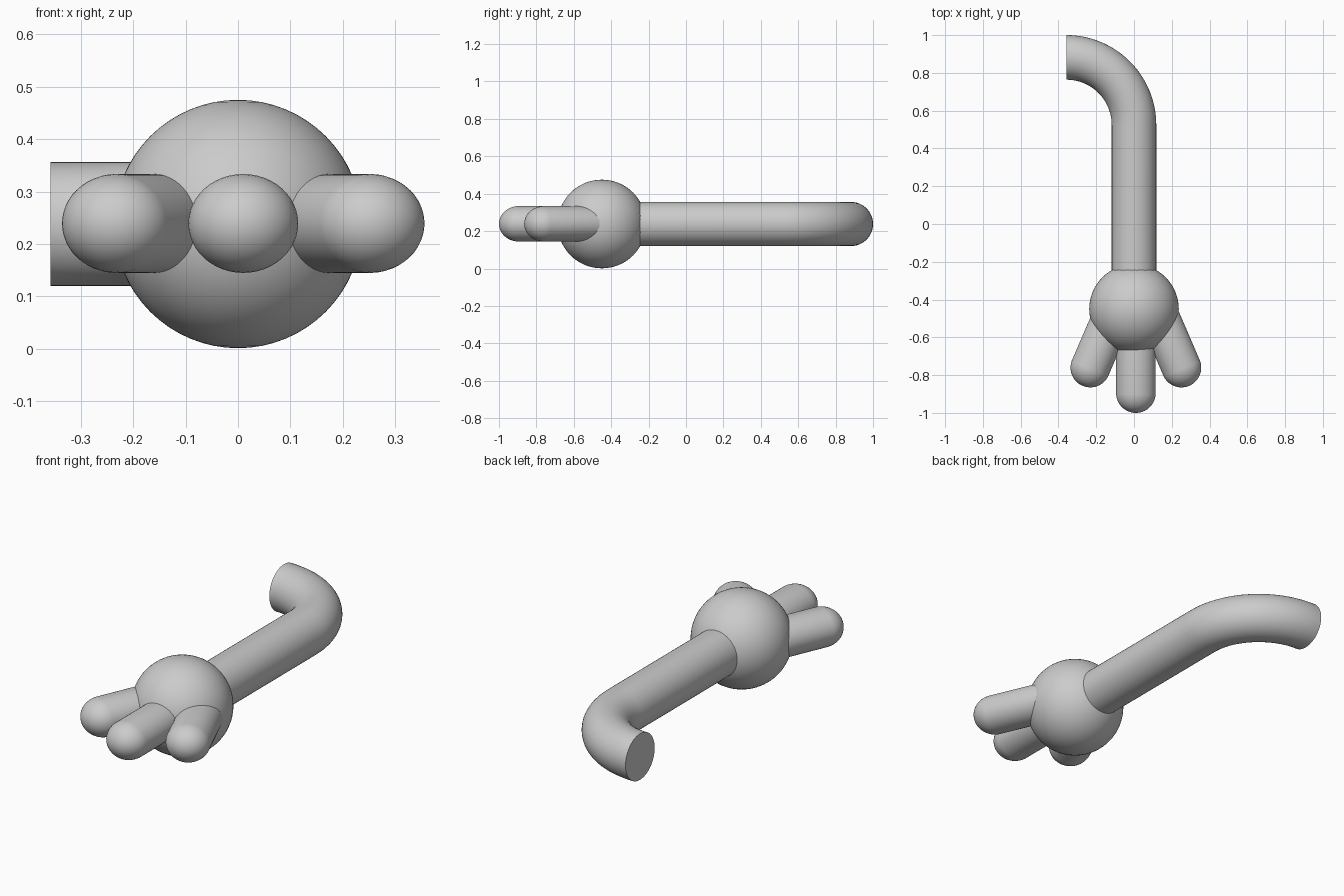
import bpy
import bmesh
from math import pi, radians
from mathutils import Matrix, Vector

cube = bpy.data.objects.get("Cube")
if cube:
    bpy.data.objects.remove(cube)

MID_Z = 0.238
PALM_Y = -0.45
PALM_R = 0.237
ARM_R = 0.118
BEND_R = 0.358
BEND_Y = 1.0 - ARM_R - BEND_R
FINGER_R = 0.105

grey = bpy.data.materials.new("plain grey")
grey.use_nodes = True
colour = (0.6, 0.6, 0.6, 1)
grey.diffuse_color = colour
grey.node_tree.nodes["Principled BSDF"].inputs["Base Color"].default_value = colour


def finish(name, bm):
    """Turn a bmesh into a smooth shaded grey object."""
    bmesh.ops.recalc_face_normals(bm, faces=bm.faces)
    mesh = bpy.data.meshes.new(name)
    bm.to_mesh(mesh)
    bm.free()
    mesh.materials.append(grey)
    obj = bpy.data.objects.new(name, mesh)
    bpy.context.collection.objects.link(obj)
    bpy.ops.object.select_all(action="DESELECT")
    obj.select_set(True)
    bpy.context.view_layer.objects.active = obj
    bpy.ops.object.shade_smooth_by_angle(angle=radians(35))
    return obj


def finger(name, tip, angle, length):
    """Slightly flattened capsule; tip is the centre of its rounded end."""
    bm = bmesh.new()
    bmesh.ops.create_uvsphere(bm, u_segments=48, v_segments=25, radius=FINGER_R)
    back = [v for v in bm.verts if v.co.z < 0]
    bmesh.ops.translate(bm, verts=back, vec=(0, 0, -length))
    # Lay it down pointing forward, flatten it, then splay it sideways
    place = (Matrix.Translation((tip[0], tip[1], MID_Z + 0.001))
             @ Matrix.Rotation(angle, 4, "Z")
             @ Matrix.Diagonal((1, 1, 0.9, 1))
             @ Matrix.Rotation(pi / 2, 4, "X"))
    bm.transform(place)
    finish(name, bm)


# Round palm
bm = bmesh.new()
bmesh.ops.create_uvsphere(bm, u_segments=64, v_segments=32, radius=PALM_R)
bmesh.ops.translate(bm, verts=bm.verts, vec=(0, PALM_Y, MID_Z))
finish("palm", bm)

# Arm: a ring extruded straight back, then swept round the elbow
bm = bmesh.new()
bmesh.ops.create_circle(
    bm, segments=48, radius=ARM_R,
    matrix=Matrix.Translation((0, PALM_Y, MID_Z)) @ Matrix.Rotation(pi / 2, 4, "X"))
new = bmesh.ops.extrude_edge_only(bm, edges=bm.edges[:])["geom"]
ring = [g for g in new if isinstance(g, bmesh.types.BMVert)]
bmesh.ops.translate(bm, verts=ring, vec=(0, BEND_Y - PALM_Y, 0))
ring_set = set(ring)
rim = [e for e in bm.edges if all(v in ring_set for v in e.verts)]
bmesh.ops.spin(bm, geom=rim, cent=Vector((-BEND_R, BEND_Y, MID_Z)),
               axis=(0, 0, 1), angle=pi / 2, steps=28)
bmesh.ops.holes_fill(bm, edges=[e for e in bm.edges if e.is_boundary], sides=0)
finish("arm", bm)

# Three fingers, the outer two splayed about a slightly offset middle one
MIDDLE_X = 0.01
finger("middle_finger", (MIDDLE_X, -0.895), 0, 0.4)
for name, side in (("left_finger", 1), ("right_finger", -1)):
    finger(name, (MIDDLE_X + side * 0.241, -0.76), side * radians(23.3), 0.32)
